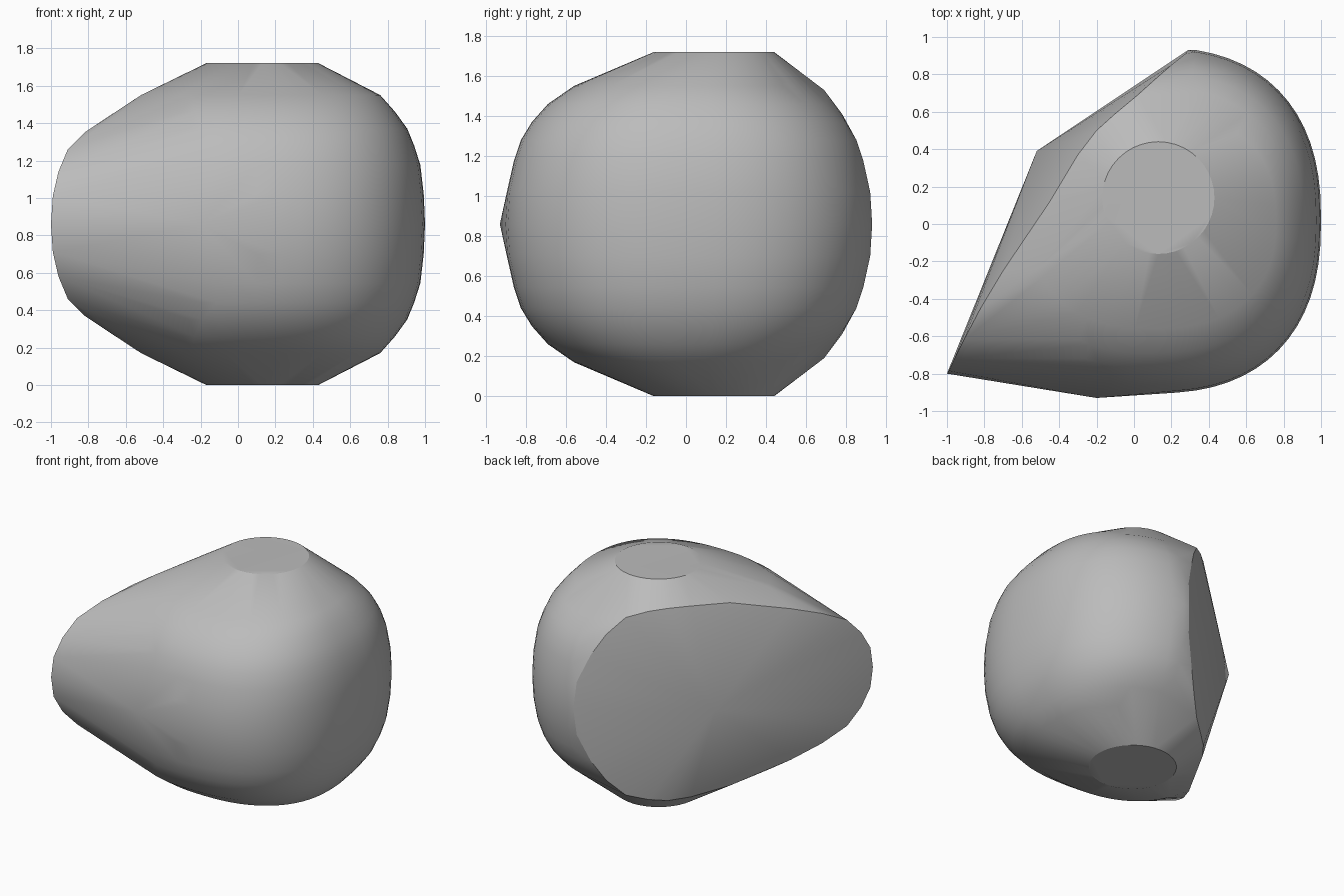
import bpy, bmesh, math
from mathutils import Vector

cube = bpy.data.objects.get("Cube")
if cube:
    bpy.data.objects.remove(cube, do_unlink=True)

MID = 0.86      # height of the mirror plane
points = []


def add(x, y, dz):
    """Add a point and its mirror about the middle height."""
    points.append(Vector((x, y, MID + dz)))
    if dz:
        points.append(Vector((x, y, MID - dz)))


def superellipse(cx, cy, a, b, power, steps):
    for i in range(steps):
        t = math.tau * i / steps
        c, s = math.cos(t), math.sin(t)
        yield (cx + a * math.copysign(abs(c) ** (2 / power), c),
               cy + b * math.copysign(abs(s) ** (2 / power), s))


# Rim of the slanted side, from the back corner to the narrow tip
rim = [(0.29, 0.93, 0), (0.275, 0.91, 0.2), (0.2, 0.85, 0.4), (0.12, 0.78, 0.55),
       (0.02, 0.69, 0.67), (-0.1, 0.59, 0.71), (-0.2, 0.5, 0.725), (-0.3, 0.37, 0.72),
       (-0.45, 0.12, 0.69), (-0.7, -0.25, 0.57), (-0.82, -0.45, 0.49),
       (-0.91, -0.62, 0.4), (-0.96, -0.72, 0.28), (-0.99, -0.785, 0.15), (-1, -0.8, 0)]
for p in rim:
    add(*p)

# Rounded body rings, kept only behind the slanted side
tip, back = Vector((-1, -0.8)), Vector((0.29, 0.93))
along = (back - tip).normalized()
outward = Vector((-along.y, along.x))
rings = [(0, 0.9, 0.925), (0.16, 0.893, 0.915), (0.316, 0.875, 0.88), (0.42, 0.842, 0.845),
         (0.51, 0.805, 0.79), (0.6, 0.74, 0.71), (0.69, 0.66, 0.58)]
for dz, a, b in rings:
    for x, y in superellipse(0.1, 0.02, a, b, 2.4, 64):
        if (Vector((x, y)) - tip).dot(outward) < -0.03:
            add(x, y, dz)

# Flat round caps on top and bottom
for x, y in superellipse(0.13, 0.14, 0.3, 0.3, 2, 40):
    add(x, y, MID)

# Peaks of the front and the slanted side
add(-0.2, -0.93, 0)
add(-0.52, 0.39, 0)

# Wrap everything in one convex shell
bm = bmesh.new()
for p in points:
    bm.verts.new(p)
hull = bmesh.ops.convex_hull(bm, input=bm.verts)
loose = {v for v in hull["geom_interior"] + hull["geom_unused"]
         if isinstance(v, bmesh.types.BMVert) and v.is_valid and not v.link_faces}
bmesh.ops.delete(bm, geom=list(loose), context="VERTS")
bmesh.ops.dissolve_limit(bm, angle_limit=math.radians(0.5), verts=bm.verts, edges=bm.edges)
bmesh.ops.recalc_face_normals(bm, faces=bm.faces)
mesh = bpy.data.meshes.new("rounded_shell")
bm.to_mesh(mesh)
bm.free()

shell = bpy.data.objects.new("rounded_shell", mesh)
bpy.context.collection.objects.link(shell)

# Plain grey
grey = bpy.data.materials.new("plain_grey")
grey.use_nodes = True
colour = (0.5, 0.5, 0.5, 1)
grey.diffuse_color = colour
grey.node_tree.nodes["Principled BSDF"].inputs["Base Color"].default_value = colour
mesh.materials.append(grey)

bpy.ops.object.select_all(action="DESELECT")
shell.select_set(True)
bpy.context.view_layer.objects.active = shell
bpy.ops.object.shade_smooth_by_angle(angle=math.radians(22))
